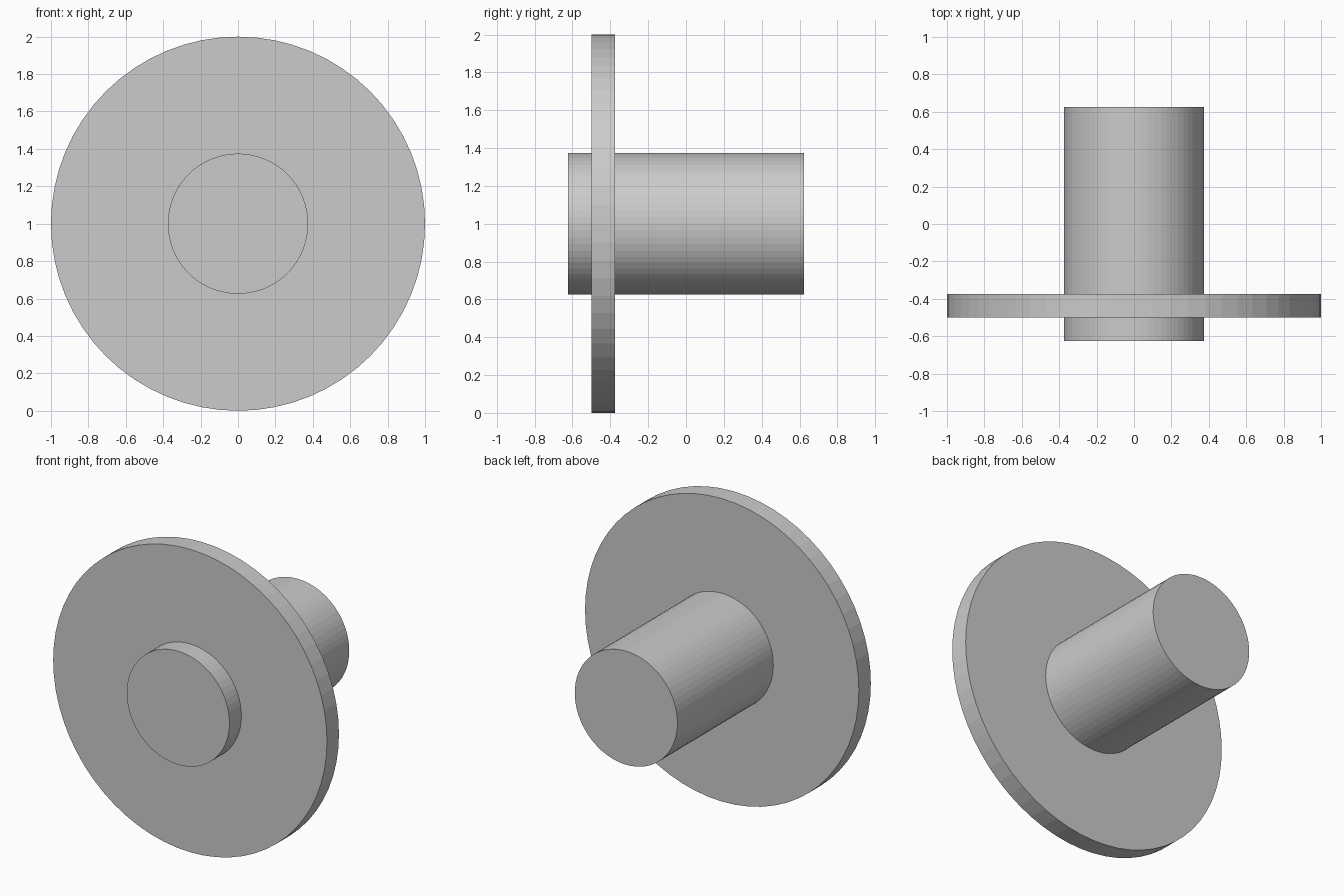
import bpy, bmesh
from math import cos, sin, tau

if "Cube" in bpy.data.objects:
    bpy.data.objects.remove(bpy.data.objects["Cube"])

SEGMENTS = 64
AXIS_Z = 1.0

# Stepped outline as (radius, y), from the front stub to the rear end
PROFILE = [(0.375, -0.625), (0.375, -0.5), (1.0, -0.5),
           (1.0, -0.375), (0.375, -0.375), (0.375, 0.625)]


def lathe_y(name, profile):
    """Revolve the profile around the horizontal y axis, capping both ends."""
    bm = bmesh.new()
    rings = [[bm.verts.new((r * cos(tau * i / SEGMENTS), y,
                            AXIS_Z + r * sin(tau * i / SEGMENTS)))
              for i in range(SEGMENTS)] for r, y in profile]
    for a, b in zip(rings, rings[1:]):
        for i in range(SEGMENTS):
            j = (i + 1) % SEGMENTS
            bm.faces.new((a[i], a[j], b[j], b[i]))
    bm.faces.new(rings[0])
    bm.faces.new(rings[-1])
    bmesh.ops.recalc_face_normals(bm, faces=bm.faces)
    mesh = bpy.data.meshes.new(name)
    bm.to_mesh(mesh)
    bm.free()
    obj = bpy.data.objects.new(name, mesh)
    bpy.context.collection.objects.link(obj)
    return obj


# Round shaft with a thin disc flange near its front end
lathe_y("flanged_shaft", PROFILE)
